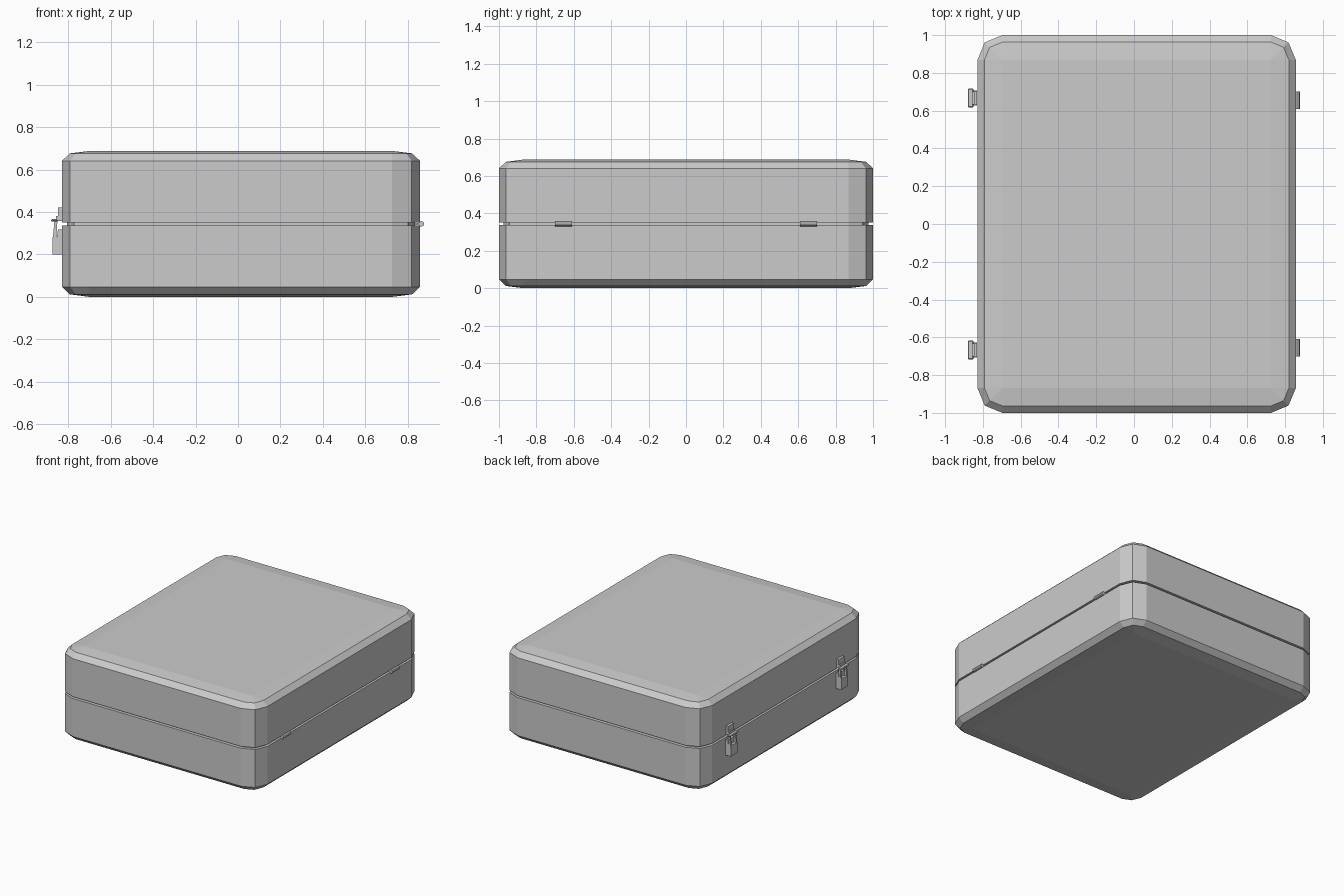
import bpy, bmesh, math
from mathutils import Matrix

if "Cube" in bpy.data.objects:
    bpy.data.objects.remove(bpy.data.objects["Cube"])

CX, HX, HY, R = 0.014, 0.843, 1.0, 0.132   # case centre, half sizes, corner radius
SEAM = 0.344


def ring(inset, z):
    """Rounded rectangle with two-segment corners, moved inward by inset."""
    r = max(R - inset, 0.001)
    pts = []
    for i, (sx, sy) in enumerate(((1, 1), (-1, 1), (-1, -1), (1, -1))):
        for k in range(3):
            a = math.pi / 2 * i + math.pi / 4 * k
            pts.append((CX + sx * (HX - inset - r) + r * math.cos(a),
                        sy * (HY - inset - r) + r * math.sin(a), z))
    return pts


def finish(bm, name):
    bmesh.ops.recalc_face_normals(bm, faces=bm.faces)
    me = bpy.data.meshes.new(name)
    bm.to_mesh(me)
    bm.free()
    ob = bpy.data.objects.new(name, me)
    bpy.context.collection.objects.link(ob)
    return ob


def shell(name, profile):
    """Loft a hollow half of the case through (inset, z) rings."""
    bm = bmesh.new()
    rings = [[bm.verts.new(p) for p in ring(*s)] for s in profile]
    for a, b in zip(rings, rings[1:]):
        for i in range(len(a)):
            j = (i + 1) % len(a)
            bm.faces.new((a[i], a[j], b[j], b[i]))
    bm.faces.new(rings[0])
    bm.faces.new(rings[-1])
    bmesh.ops.remove_doubles(bm, verts=bm.verts, dist=0.003)
    return finish(bm, name)


def prism(name, pts, y, width):
    """Extrude an x-z outline along y, centred on y."""
    bm = bmesh.new()
    f = bm.faces.new([bm.verts.new((px, y - width / 2, pz)) for px, pz in pts])
    ext = bmesh.ops.extrude_face_region(bm, geom=[f])["geom"]
    bmesh.ops.translate(bm, vec=(0, width, 0),
                        verts=[v for v in ext if isinstance(v, bmesh.types.BMVert)])
    return finish(bm, name)


def box(name, x0, x1, z0, z1, y, width):
    return prism(name, [(x0, z0), (x1, z0), (x1, z1), (x0, z1)], y, width)


# Two hollow case halves with a recessed lip at the seam
half = [(R, 0.0), (0.037, 0.012), (0, 0.047), (0, 0.337), (0.024, 0.337),
        (0.024, SEAM), (0.045, SEAM), (0.045, 0.05), (R, 0.03)]
shell("case_base", half)
shell("case_lid", [(i, 2 * SEAM - z) for i, z in half])

for side, s in (("front", -1), ("back", 1)):
    # Hinge: barrel and thin leaf running into the seam
    hy = 0.655 * s
    bm = bmesh.new()
    bmesh.ops.create_cone(bm, cap_ends=True, segments=8, radius1=0.0135, radius2=0.0135,
                          depth=0.092,
                          matrix=Matrix.Translation((0.864, hy, SEAM)) @ Matrix.Rotation(math.pi / 2, 4, 'X'))
    finish(bm, f"hinge_barrel_{side}")
    box(f"hinge_leaf_{side}", 0.825, 0.864, 0.339, 0.349, hy, 0.085)

    # Latch: lever block, backing plate, clasp arms, crossbar and catch
    ly = 0.667 * s
    prism(f"latch_lever_{side}", [(-0.83, 0.2), (-0.873, 0.2), (-0.873, 0.282),
                                  (-0.853, 0.282), (-0.848, 0.318), (-0.83, 0.318)], ly, 0.078)
    for n, d in (("a", -1), ("b", 1)):
        prism(f"latch_arm_{n}_{side}", [(-0.873, 0.265), (-0.857, 0.265), (-0.85, 0.365),
                                        (-0.864, 0.365)], ly + d * 0.034, 0.014)
    bar = box(f"latch_crossbar_{side}", -0.88, -0.85, 0.355, 0.366, ly, 0.1)
    mod = bar.modifiers.new("chamfer", 'BEVEL')
    mod.width, mod.segments = 0.004, 1
    prism(f"latch_catch_{side}", [(-0.83, 0.358), (-0.858, 0.358), (-0.858, 0.382),
                                  (-0.848, 0.382), (-0.848, 0.422), (-0.83, 0.422)], ly, 0.07)
